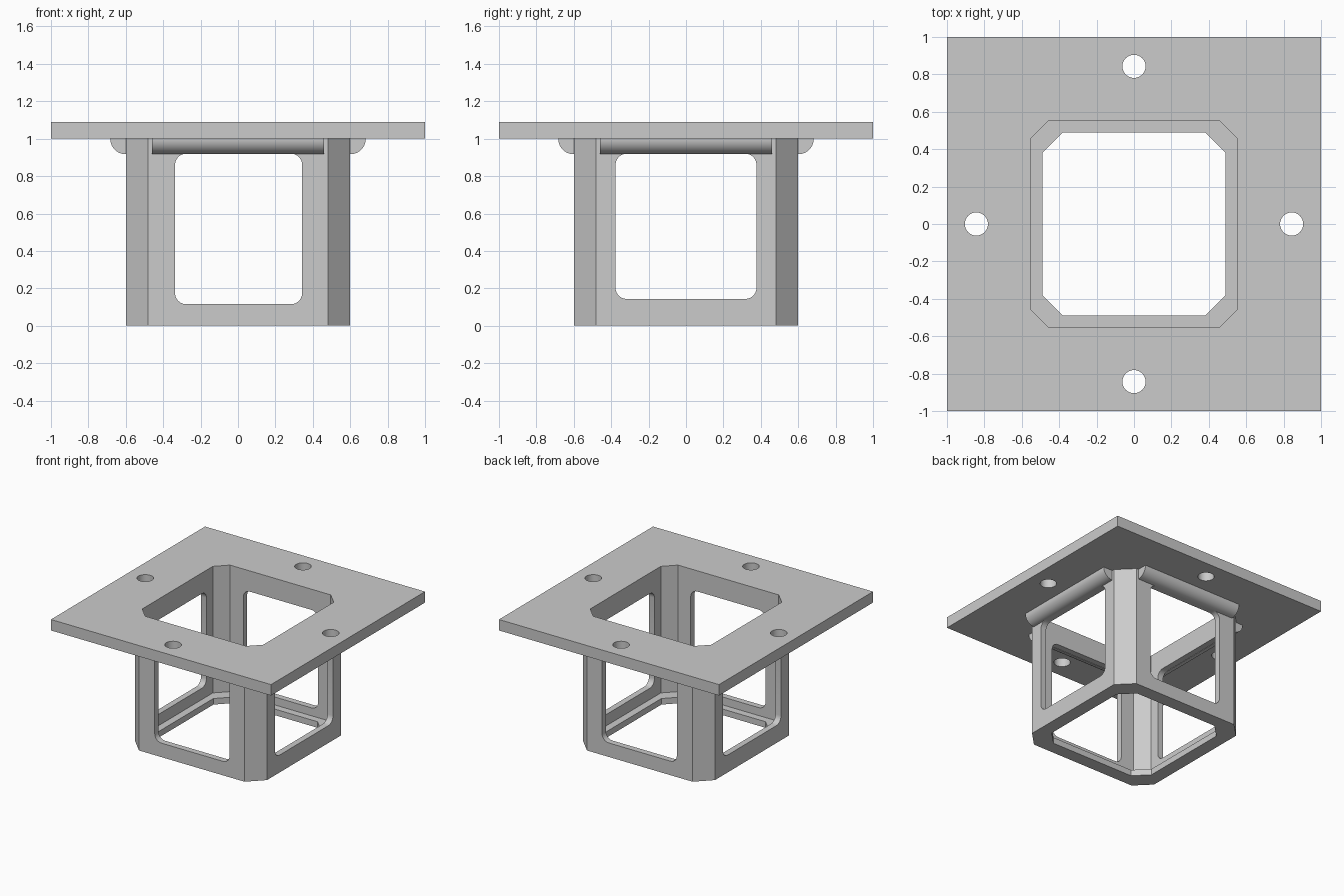
import bpy, bmesh
from math import pi, cos, sin, radians
from mathutils import Matrix, Vector

cube = bpy.data.objects.get("Cube")
if cube:
    bpy.data.objects.remove(cube, do_unlink=True)

grey = bpy.data.materials.new("plain grey")
grey.use_nodes = True
colour = (0.6, 0.6, 0.6, 1)
grey.diffuse_color = colour
grey.node_tree.nodes["Principled BSDF"].inputs["Base Color"].default_value = colour


def prism(name, profile, low, high, matrix=Matrix()):
    """Extrude a 2D profile from low to high along local z, then place it."""
    bm = bmesh.new()
    face = bm.faces.new([bm.verts.new((x, y, low)) for x, y in profile])
    top = bmesh.ops.extrude_face_region(bm, geom=[face])["geom"]
    bmesh.ops.translate(bm, vec=(0, 0, high - low),
                        verts=[v for v in top if isinstance(v, bmesh.types.BMVert)])
    bmesh.ops.transform(bm, matrix=matrix, verts=bm.verts)
    bmesh.ops.recalc_face_normals(bm, faces=bm.faces)
    mesh = bpy.data.meshes.new(name)
    bm.to_mesh(mesh)
    bm.free()
    mesh.materials.append(grey)
    obj = bpy.data.objects.new(name, mesh)
    bpy.context.collection.objects.link(obj)
    return obj


def arc(cx, cy, r, start, end, steps):
    angles = [start + (end - start) * i / steps for i in range(steps + 1)]
    return [(cx + r * cos(a), cy + r * sin(a)) for a in angles]


def octagon(half, flat):
    """Square with cut corners; flat is half the straight side."""
    quarter = [(half, -flat), (half, flat)]
    points = []
    for _ in range(4):
        points += quarter
        quarter = [(-y, x) for x, y in quarter]
    return points


def rounded_rect(x0, x1, y0, y1, r):
    corners = [(x1 - r, y1 - r), (x0 + r, y1 - r), (x0 + r, y0 + r), (x1 - r, y0 + r)]
    return [p for i, (x, y) in enumerate(corners)
            for p in arc(x, y, r, i * pi / 2, (i + 1) * pi / 2, 6)]


def activate(obj):
    bpy.ops.object.select_all(action="DESELECT")
    obj.select_set(True)
    bpy.context.view_layer.objects.active = obj


def cut(obj, cutter):
    cutter.hide_render = True
    mod = obj.modifiers.new("cut", "BOOLEAN")
    mod.operation, mod.solver, mod.object = "DIFFERENCE", "EXACT", cutter
    activate(obj)
    bpy.ops.object.modifier_apply(modifier=mod.name)
    bpy.data.objects.remove(cutter, do_unlink=True)


def smooth(obj):
    activate(obj)
    bpy.ops.object.shade_smooth_by_angle(angle=radians(30))


PLATE_Z, TOP = 1.0, 1.09
upright = Matrix.Rotation(pi / 2, 4, "X")
quarter_turns = [Matrix.Rotation(i * pi / 2, 4, "Z") for i in range(4)]

# Mounting plate with central opening and four bolt holes
plate = prism("mounting_plate", [(-1, -1), (1, -1), (1, 1), (-1, 1)], PLATE_Z, TOP)
cut(plate, prism("opening_cutter", octagon(0.55, 0.458), 0.9, 1.2))
for turn in quarter_turns:
    centre = turn @ Vector((0.843, 0, 0))
    hole = arc(centre.x, centre.y, 0.062, 0, 2 * pi, 32)[:-1]
    cut(plate, prism("bolt_hole_cutter", hole, 0.9, 1.2))
smooth(plate)

# Open frame with a small inner lip at the bottom
frame = prism("frame_body", octagon(0.6, 0.48), 0, PLATE_Z)
cut(frame, prism("inside_cutter", octagon(0.55, 0.458), 0.05, 1.2))
cut(frame, prism("lip_cutter", octagon(0.49, 0.38), -0.1, 1.2))

# Windows through front and back, then through both sides
cut(frame, prism("front_window_cutter", rounded_rect(-0.337, 0.343, 0.115, 0.92, 0.06),
                 -0.8, 0.8, upright))
cut(frame, prism("side_window_cutter", rounded_rect(-0.377, 0.377, 0.143, 0.92, 0.06),
                 -0.8, 0.8, quarter_turns[1] @ upright))
smooth(frame)

# Quarter-round supports under the plate, one on each side
quarter_round = [(0.6, PLATE_Z)] + arc(0.6, PLATE_Z, 0.083, -pi / 2, 0, 12)
for side, turn in zip(("left", "back", "right", "front"), quarter_turns):
    support = prism(side + "_support", quarter_round, -0.46, 0.46, turn @ upright)
    smooth(support)
